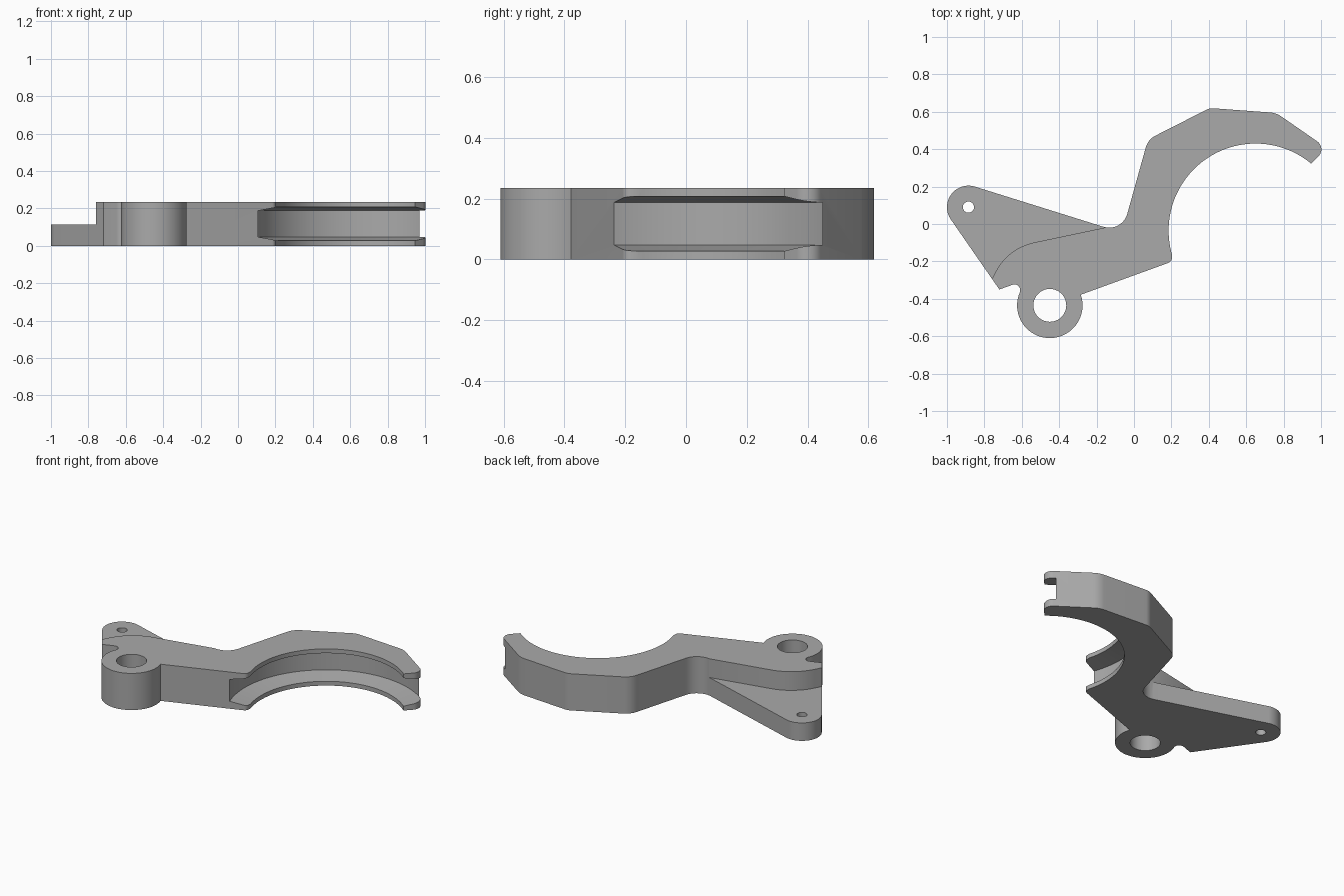
import bpy, bmesh
from math import sin, cos, tan, radians
from mathutils import Vector

if "Cube" in bpy.data.objects:
    bpy.data.objects.remove(bpy.data.objects["Cube"], do_unlink=True)

HEIGHT = 0.235
TAB_HEIGHT = 0.115
JAW = Vector((0.65, -0.035))      # centre of the curved jaw
PIVOT = Vector((-0.45, -0.435))   # centre of the pivot ring
PIN = Vector((-0.885, 0.09))      # centre of the rounded tab end

steel = bpy.data.materials.new("grey_steel")
steel.use_nodes = True
steel.diffuse_color = (0.4, 0.4, 0.4, 1)
steel.node_tree.nodes["Principled BSDF"].inputs["Base Color"].default_value = (0.4, 0.4, 0.4, 1)


def arc(centre, radius, start, end, steps):
    """Points on an arc, angles in degrees."""
    angles = [radians(start + (end - start) * i / steps) for i in range(steps + 1)]
    return [centre + radius * Vector((cos(a), sin(a))) for a in angles]


def fillet(before, corner, after, radius, steps=10):
    """Round a corner between two straight edges."""
    corner = Vector(corner)
    u = (Vector(before) - corner).normalized()
    v = (Vector(after) - corner).normalized()
    half = u.angle(v) / 2
    centre = corner + (u + v).normalized() * radius / sin(half)
    a = corner + u * radius / tan(half) - centre
    b = corner + v * radius / tan(half) - centre
    turn = a.angle_signed(b)
    return [centre + (a * sin((1 - t) * abs(turn)) + b * sin(t * abs(turn))) / sin(abs(turn))
            for t in [i / steps for i in range(steps + 1)]]


def finish(name, bm):
    bmesh.ops.recalc_face_normals(bm, faces=bm.faces)
    mesh = bpy.data.meshes.new(name)
    bm.to_mesh(mesh)
    bm.free()
    mesh.materials.append(steel)
    obj = bpy.data.objects.new(name, mesh)
    bpy.context.collection.objects.link(obj)
    return obj


def prism(name, outline, z0, z1):
    bm = bmesh.new()
    face = bm.faces.new([bm.verts.new((p[0], p[1], z0)) for p in outline])
    top = bmesh.ops.extrude_face_region(bm, geom=[face])
    verts = [g for g in top["geom"] if isinstance(g, bmesh.types.BMVert)]
    bmesh.ops.translate(bm, verts=verts, vec=(0, 0, z1 - z0))
    return finish(name, bm)


def lathe(name, centre, profile, steps):
    """Turn a closed (radius, z) profile around a vertical axis."""
    bm = bmesh.new()
    rings = []
    for i in range(steps):
        a = radians(360 * i / steps)
        rings.append([bm.verts.new((centre.x + r * cos(a), centre.y + r * sin(a), z))
                      for r, z in profile])
    for i in range(steps):
        here, there = rings[i], rings[(i + 1) % steps]
        for j in range(len(profile)):
            k = (j + 1) % len(profile)
            bm.faces.new((here[j], there[j], there[k], here[k]))
    return finish(name, bm)


# Lever outline, walked clockwise from the rounded tab end
tab_end = arc(PIN, 0.115, 214.5, 72.6, 24)
jaw_arc = arc(JAW, 0.465, 50.2, 195.6, 64)
ring_arc = arc(PIVOT, 0.175, 19, -202, 48)
elbow, shoulder = (-0.064, -0.046), (0.075, 0.452)
crest, brow, tip = (0.405, 0.62), (0.76, 0.594), (1.03, 0.407)
heel, notch, spur = (0.203, -0.201), (-0.59, -0.304), (-0.72, -0.35)

outline = tab_end
outline += fillet(tab_end[-1], elbow, shoulder, 0.1)
outline += fillet(elbow, shoulder, crest, 0.1)
outline += fillet(shoulder, crest, brow, 0.08)
outline += fillet(crest, brow, tip, 0.12)
outline += fillet(brow, tip, jaw_arc[0], 0.052)
outline += jaw_arc
outline += fillet(jaw_arc[-1], heel, ring_arc[0], 0.03)
outline += ring_arc
outline += fillet(ring_arc[-1], notch, spur, 0.03)
outline += [Vector(spur)]
lever = prism("lever_body", outline, 0, HEIGHT)

# Cutter that lowers the tab behind a curved step
foot, bend, end = (-0.80, -0.37), (-0.672, -0.128), (-0.14, -0.016)
step = [foot] + fillet(foot, bend, end, 0.3, 20) + [end, (-0.12, 0.4), (-1.2, 0.4), (-1.2, -0.37)]
cutters = [prism("tab_step_cutter", step, TAB_HEIGHT, HEIGHT + 0.1)]

# Holes through the pivot ring and the tab
cutters.append(prism("pivot_hole_cutter", arc(PIVOT, 0.088, 0, 350, 35), -0.1, HEIGHT + 0.1))
cutters.append(prism("pin_hole_cutter", arc(PIN, 0.03, 0, 345, 23), -0.1, HEIGHT + 0.1))

# Tapered groove along the inside of the jaw
mid = HEIGHT / 2
groove = [(0.35, mid - 0.11), (0.58, mid - 0.07), (0.58, mid + 0.07), (0.35, mid + 0.11)]
cutters.append(lathe("jaw_groove_cutter", JAW, groove, 144))

bpy.context.view_layer.objects.active = lever
lever.select_set(True)
for cutter in cutters:
    cutter.hide_render = True
    mod = lever.modifiers.new(cutter.name, "BOOLEAN")
    mod.operation = "DIFFERENCE"
    mod.solver = "EXACT"
    mod.object = cutter
    bpy.ops.object.modifier_apply(modifier=mod.name)
    bpy.data.objects.remove(cutter, do_unlink=True)

bpy.ops.object.shade_smooth_by_angle(angle=radians(25))
